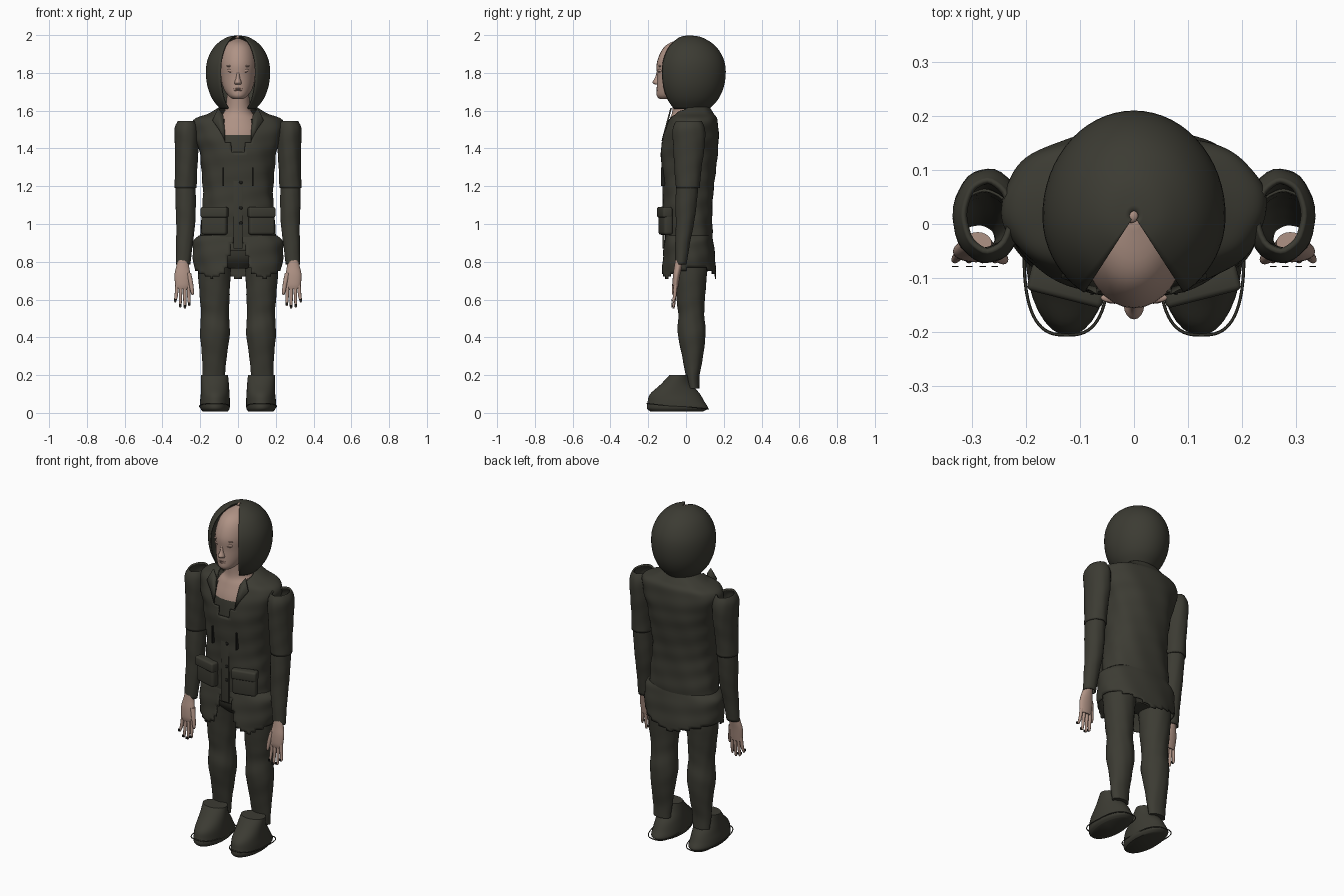
import bpy, bmesh, math
from mathutils import Vector

cube = bpy.data.objects.get("Cube")
if cube:
    bpy.data.objects.remove(cube, do_unlink=True)


def material(name, rgb):
    mat = bpy.data.materials.new(name)
    mat.use_nodes = True
    mat.diffuse_color = (*rgb, 1)
    mat.node_tree.nodes["Principled BSDF"].inputs["Base Color"].default_value = (*rgb, 1)
    return mat


cloth = material("dark olive cloth", (.045, .044, .033))
skin = material("skin", (.43, .29, .235))
lip = material("dusky skin", (.27, .165, .135))
black = material("black trim", (.012, .012, .01))


def finish(name, bm, mats, mirror=False, thick=0, rule=None):
    """Turn a bmesh into a smooth shaded object, mirrored to the other side if asked."""
    bmesh.ops.recalc_face_normals(bm, faces=bm.faces)
    for face in bm.faces:
        face.smooth = True
        if rule:
            face.material_index = rule(face.calc_center_median())
    mesh = bpy.data.meshes.new(name)
    bm.to_mesh(mesh)
    bm.free()
    mesh.set_sharp_from_angle(angle=math.radians(45))
    for mat in mats:
        mesh.materials.append(mat)
    obj = bpy.data.objects.new(name, mesh)
    bpy.context.collection.objects.link(obj)
    if thick:
        mod = obj.modifiers.new("thickness", "SOLIDIFY")
        mod.thickness = thick
    if mirror:
        obj.modifiers.new("mirror", "MIRROR")
    return obj


def skin_rows(bm, rows, closed=True):
    """Bridge rows of points with quads."""
    verts = [[bm.verts.new(p) for p in row] for row in rows]
    n = len(rows[0])
    for a, b in zip(verts, verts[1:]):
        for i in range(n if closed else n - 1):
            j = (i + 1) % n
            bm.faces.new((a[i], a[j], b[j], b[i]))
    return verts


def smooth_path(points, steps):
    """Catmull-Rom samples through tuples of any length."""
    pts = [points[0], *points, points[-1]]
    out = []
    for p, q, r, s in zip(pts, pts[1:], pts[2:], pts[3:]):
        for k in range(steps):
            t = k / steps
            out.append([b + t * (c - a + t * (2 * a - 5 * b + 4 * c - d + t * (3 * (b - c) + d - a))) / 2
                        for a, b, c, d in zip(p, q, r, s)])
    return out + [list(points[-1])]


def power(v, e):
    return math.copysign(abs(v) ** (2 / e), v)


def loft(name, rings, mats, seg=32, steps=5, shape=2, caps=True, wrinkle=0, drop=None, **kw):
    """Loft rings of (z, centre x, centre y, radius x, radius y)."""
    bm = bmesh.new()
    rows = []
    for z, cx, cy, rx, ry in smooth_path(rings, steps):
        row = []
        for i in range(seg):
            a = math.tau * i / seg
            f = 1 + wrinkle * math.sin(3 * a + 40 * z) * math.sin(5 * a - 22 * z)
            row.append((cx + rx * f * power(math.cos(a), shape), cy + ry * f * power(math.sin(a), shape), z))
        rows.append(row)
    verts = skin_rows(bm, rows)
    if caps:
        bm.faces.new(verts[0])
        bm.faces.new(verts[-1])
    if drop:
        gone = [f for f in bm.faces if drop(*f.calc_center_median())]
        bmesh.ops.delete(bm, geom=gone, context="FACES")
    return finish(name, bm, mats, **kw)


def blob(name, centre, size, mat, **kw):
    bm = bmesh.new()
    bmesh.ops.create_uvsphere(bm, u_segments=20, v_segments=12, radius=1)
    bmesh.ops.scale(bm, vec=size, verts=bm.verts)
    bmesh.ops.translate(bm, vec=centre, verts=bm.verts)
    return finish(name, bm, [mat], **kw)


def box(name, centre, size, mat, turn=0, bevel=0, **kw):
    obj_bm = bmesh.new()
    bmesh.ops.create_cube(obj_bm, size=1)
    bmesh.ops.scale(obj_bm, vec=size, verts=obj_bm.verts)
    if bevel:
        bmesh.ops.bevel(obj_bm, geom=obj_bm.edges[:], offset=bevel, segments=3, profile=.5, affect="EDGES")
    for v in obj_bm.verts:
        x, y = v.co.xy
        v.co.xy = x * math.cos(turn) - y * math.sin(turn), x * math.sin(turn) + y * math.cos(turn)
        v.co += Vector(centre)
    return finish(name, obj_bm, [mat], **kw)


# Hood: partly turned profile, left open at the front
profile = smooth_path([(.008, 1.998), (.06, 1.988), (.12, 1.945), (.158, 1.88), (.17, 1.81),
                       (.162, 1.73), (.135, 1.66), (.095, 1.61)], 4)
gap, turns = math.radians(33), 48
rows = []
for r, z in profile:
    row = []
    for i in range(turns + 1):
        a = gap + (math.tau - 2 * gap) * i / turns
        depth = 1.15 if math.cos(a) < 0 else 1
        row.append((r * math.sin(a), .015 - r * depth * math.cos(a), z))
    rows.append(row)
bm = bmesh.new()
skin_rows(bm, rows, closed=False)
finish("hood", bm, [cloth], thick=.006)
blob("crown_knob", (-.005, .015, 1.99), (.013, .013, .008), skin)

# Head and face
loft("head", [(1.662, 0, -.105, .028, .035), (1.68, 0, -.085, .052, .07), (1.72, 0, -.05, .078, .105),
              (1.78, 0, -.03, .092, .123), (1.85, 0, -.02, .098, .135), (1.92, 0, -.01, .085, .118),
              (1.96, 0, 0, .055, .083), (1.982, 0, .01, .01, .012)], [skin])
loft("nose", [(1.738, 0, -.145, .017, .018), (1.75, 0, -.15, .019, .027), (1.775, 0, -.145, .011, .019),
              (1.815, 0, -.14, .008, .012)], [skin], seg=16)
blob("eyelid", (.036, -.132, 1.812), (.021, .014, .011), skin, mirror=True)
blob("lash_line", (.036, -.142, 1.806), (.018, .006, .003), lip, mirror=True)
blob("brow", (.038, -.137, 1.836), (.024, .009, .005), skin, mirror=True)
for name, z in (("upper_lip", 1.716), ("lower_lip", 1.707)):
    blob(name, (0, -.147, z), (.024, .01, .005), lip)

# Neck and chest: skin above the undershirt line
loft("neck_and_undershirt", [(1.36, 0, 0, .14, .122), (1.47, 0, 0, .14, .113), (1.55, 0, 0, .11, .088),
                             (1.6, 0, 0, .07, .072), (1.69, 0, -.01, .058, .065)],
     [skin, cloth], rule=lambda c: int(c.z < 1.47))


# Jacket body with the neck opening left out
def neck_opening(x, y, z):
    half = .036 if z < 1.43 else .07 + max(0, z - 1.54) * .5
    return y < 0 and z > 1.385 and abs(x) < half


loft("jacket", [(1.62, 0, .04, .095, .085), (1.585, 0, .04, .155, .105), (1.55, 0, .035, .235, .13),
                (1.47, 0, .025, .235, .148), (1.38, 0, .018, .205, .152), (1.2, 0, .012, .185, .135),
                (1.08, 0, .01, .19, .13), (.95, 0, .015, .2, .125), (.86, 0, .01, .2, .12)],
     [cloth], seg=96, steps=8, shape=2.3, caps=False, wrinkle=.02, drop=neck_opening, thick=.006)


# Flared jacket hem with a ragged lower edge and a front split
def ragged_hem(x, y, z):
    split = y < 0 and abs(x) < .025 + (.92 - z) * .25
    low = .71 + .5 * abs(abs(x) - .14) if y < 0 else .71 + .28 * abs(x)
    return split or z < low


loft("jacket_hem", [(.94, 0, .015, .205, .122), (.9, 0, .015, .236, .13), (.8, 0, .015, .235, .14),
                    (.7, 0, .015, .222, .148)],
     [cloth], seg=96, steps=7, shape=2.3, caps=False, wrinkle=.02, drop=ragged_hem, thick=.006)

# Lapels: thin plates lying on the chest
bm = bmesh.new()
outline = [(.068, 1.44), (.1, 1.5), (.135, 1.55), (.105, 1.615), (.078, 1.575), (.07, 1.5)]
face = bm.faces.new([bm.verts.new((x, -.13 + .27 * (z - 1.44), z)) for x, z in outline])
finish("lapel", bm, [cloth], thick=.008, mirror=True)

# Jacket details
box("placket", (0, -.119, 1.12), (.05, .012, .5), cloth, bevel=.003)
box("pocket", (.124, -.108, 1.015), (.138, .05, .145), cloth, turn=.25, bevel=.015, mirror=True)
box("pocket_flap", (.124, -.114, 1.062), (.144, .052, .055), cloth, turn=.25, bevel=.01, mirror=True)
box("dart", (.078, -.122, 1.25), (.006, .02, .1), black, mirror=True)
for z in (1.22, 1.085, 1.005):
    blob("button", (.015, -.126, z), (.009, .005, .009), black)

# Sleeves: open tubes in two overlapping pieces
loft("upper_sleeve", [(1.545, .272, .015, .046, .068), (1.5, .272, .015, .064, .086), (1.4, .271, .015, .063, .083),
                      (1.28, .275, .01, .058, .07), (1.19, .278, .01, .058, .063)],
     [cloth], caps=False, wrinkle=.02, thick=.01, mirror=True)
loft("lower_sleeve", [(1.22, .278, .008, .053, .058), (1.1, .277, 0, .054, .056), (1, .277, -.006, .05, .048),
                      (.9, .283, -.018, .044, .039), (.785, .29, -.027, .037, .03)],
     [cloth], caps=False, wrinkle=.02, thick=.006, mirror=True)

# Hands
loft("palm", [(.82, .29, -.035, .026, .02), (.775, .293, -.042, .034, .02), (.73, .294, -.05, .042, .019),
              (.68, .293, -.055, .04, .016), (.655, .293, -.055, .034, .012)], [skin], seg=20, mirror=True)
for name, x, tip, low in (("index", .263, .258, .565), ("middle", .283, .281, .552),
                          ("ring", .303, .306, .558), ("little", .322, .332, .585)):
    mid = (x + tip) / 2
    loft(name + "_finger", [(.68, x, -.055, .01, .01), (.62, mid, -.06, .009, .009),
                            (low + .01, tip, -.066, .007, .007), (low, tip, -.067, .003, .003)],
         [skin], seg=12, steps=3, mirror=True)
    box(name + "_nail", (tip, -.079, low + .012), (.012, .002, .014), black, mirror=True)
loft("thumb", [(.74, .262, -.05, .014, .014), (.69, .25, -.06, .012, .012), (.64, .242, -.066, .009, .009),
               (.625, .241, -.067, .004, .004)], [skin], seg=12, mirror=True)

# Trousers
loft("trouser_seat", [(1, 0, .015, .18, .11), (.9, 0, .015, .195, .112), (.82, 0, .02, .185, .1),
                      (.765, 0, .025, .08, .06)], [cloth])
loft("trouser_leg", [(.9, .115, .02, .095, .1), (.75, .125, .025, .088, .088), (.6, .123, .025, .078, .075),
                     (.52, .122, .028, .073, .068), (.42, .122, .03, .079, .074), (.3, .125, .035, .066, .056),
                     (.2, .128, .035, .058, .037), (.13, .128, .04, .052, .03)],
     [cloth], wrinkle=.02, mirror=True)

# Shoes with a loose welt cord round the sole
loft("shoe", [(.008, .12, -.05, .066, .14), (.025, .122, -.045, .078, .162), (.06, .122, -.053, .079, .15),
              (.1, .121, -.058, .076, .132), (.15, .122, -.05, .074, .085), (.2, .125, -.035, .072, .053)],
     [cloth], mirror=True)
rows = []
for i in range(65):
    a = math.tau * i / 64
    out = Vector((math.cos(a), math.sin(a), 0))
    base = Vector((.125 + .079 * power(out.x, 2.8), -.043 + .163 * power(out.y, 2.8), .035 - .015 * out.y))
    rows.append([base + .003 * (out * math.cos(b) + Vector((0, 0, math.sin(b))))
                 for b in (math.tau * k / 6 for k in range(6))])
bm = bmesh.new()
skin_rows(bm, rows)
finish("welt_cord", bm, [cloth], mirror=True)
